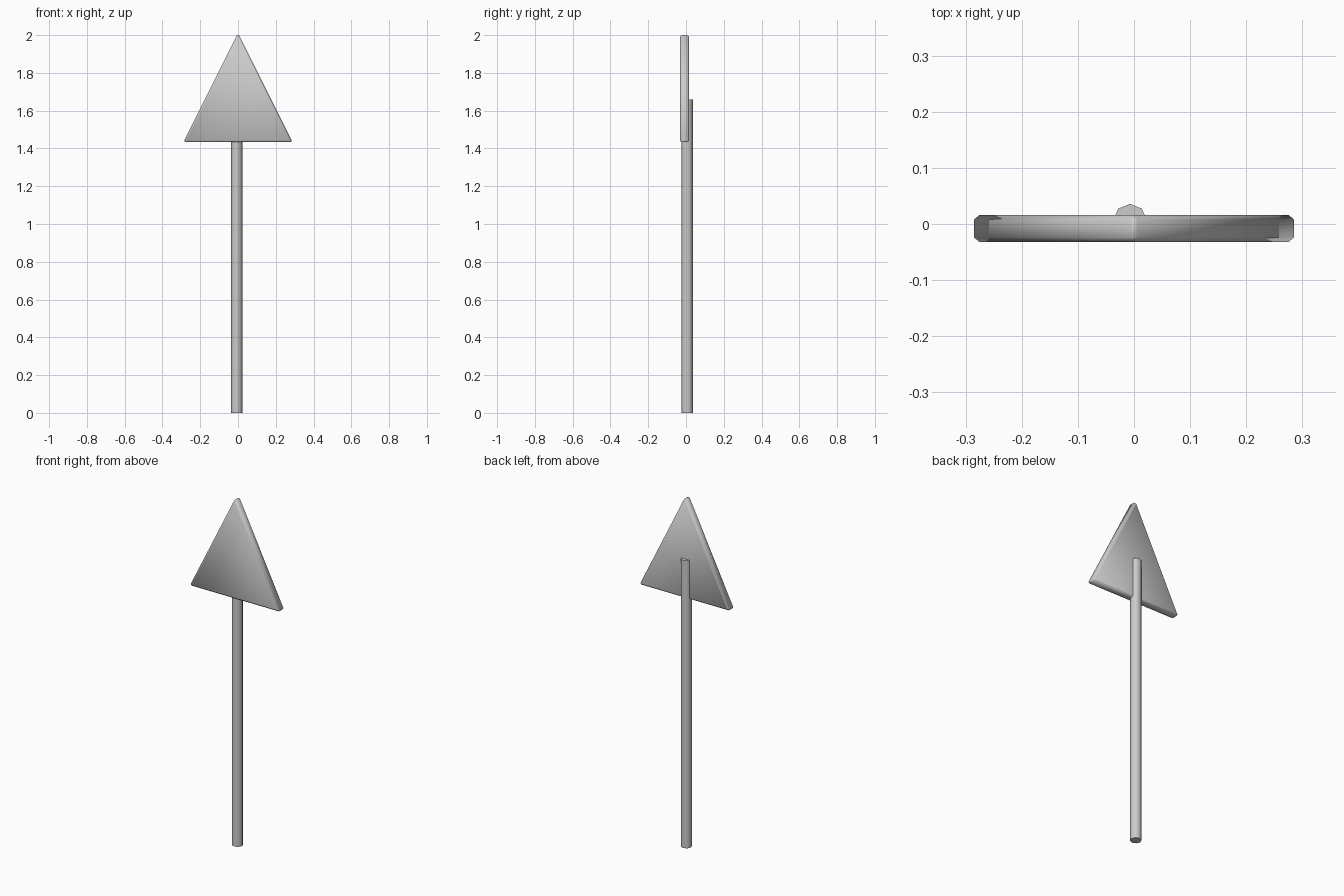
import bpy, bmesh
from math import radians

if "Cube" in bpy.data.objects:
    bpy.data.objects.remove(bpy.data.objects["Cube"])


def finish(bm, name, angle):
    bmesh.ops.recalc_face_normals(bm, faces=bm.faces)
    mesh = bpy.data.meshes.new(name)
    bm.to_mesh(mesh)
    bm.free()
    obj = bpy.data.objects.new(name, mesh)
    bpy.context.collection.objects.link(obj)
    bpy.ops.object.select_all(action='DESELECT')
    obj.select_set(True)
    bpy.context.view_layer.objects.active = obj
    bpy.ops.object.shade_smooth_by_angle(angle=radians(angle))
    return obj


# Post: eight-sided rod standing on the ground, set slightly off centre
bpy.ops.mesh.primitive_cylinder_add(vertices=8, radius=0.03, depth=1.66,
                                    location=(-0.007, 0.006, 0.83))
post = bpy.context.object
post.name = "post"
bpy.ops.object.shade_smooth_by_angle(angle=radians(50))

# Sign plate: triangle with clipped corners, extruded front to back
right = [(0.279, 1.433), (0.285, 1.441), (0.006, 2.0)]
outline = right + [(-x, z) for x, z in reversed(right)]
front, back = -0.032, 0.016
bm = bmesh.new()
face = bm.faces.new([bm.verts.new((x, front, z)) for x, z in outline])
ext = bmesh.ops.extrude_face_region(bm, geom=[face], use_keep_orig=True)
for v in ext["geom"]:
    if isinstance(v, bmesh.types.BMVert):
        v.co.y = back
bmesh.ops.recalc_face_normals(bm, faces=bm.faces)

# Chamfer the rims of both faces
rims = [e for e in bm.edges if abs(e.verts[0].co.y - e.verts[1].co.y) < 1e-5]
bmesh.ops.bevel(bm, geom=rims, offset=0.008, segments=1, profile=0.5,
                affect='EDGES', clamp_overlap=True)
finish(bm, "sign_plate", 65)
